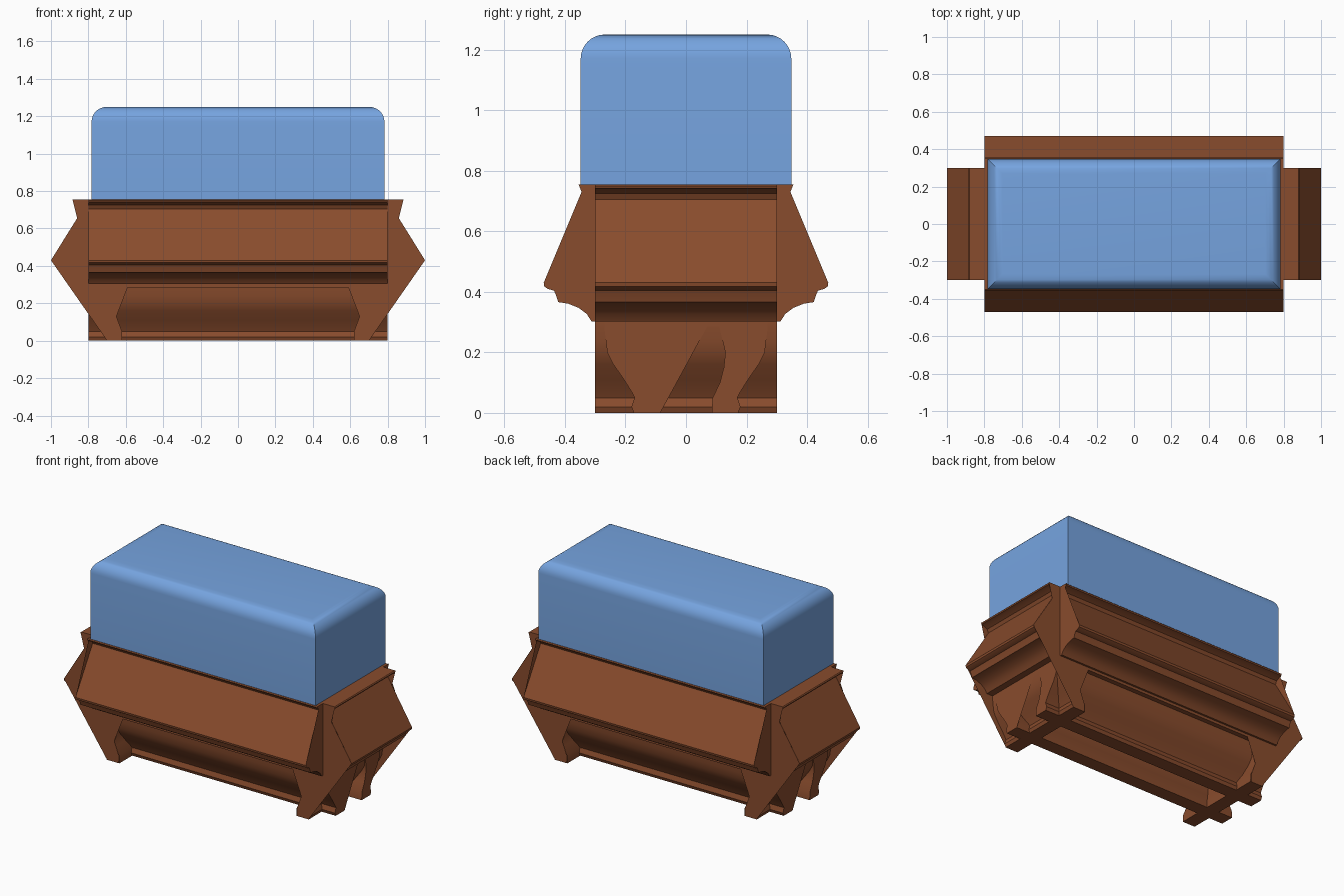
import bpy, bmesh
from mathutils import Vector

if "Cube" in bpy.data.objects:
    bpy.data.objects.remove(bpy.data.objects["Cube"])


def material(name, rgb):
    m = bpy.data.materials.new(name)
    m.diffuse_color = (*rgb, 1)
    m.use_nodes = True
    m.node_tree.nodes["Principled BSDF"].inputs["Base Color"].default_value = m.diffuse_color
    return m


BROWN = material("brown_wood", (0.25, 0.072, 0.026))
BLUE = material("blue_cushion", (0.18, 0.37, 0.74))


def finish(bm, name, mat):
    me = bpy.data.meshes.new(name)
    bm.to_mesh(me)
    bm.free()
    ob = bpy.data.objects.new(name, me)
    bpy.context.collection.objects.link(ob)
    me.materials.append(mat)
    bpy.ops.object.select_all(action='DESELECT')
    ob.select_set(True)
    bpy.context.view_layer.objects.active = ob
    bpy.ops.object.shade_smooth_by_angle(angle=0.6)
    return ob


def box(bm, x, y, z0, z1):
    bmesh.ops.create_cube(bm, size=1)
    for v in bm.verts:
        v.co = (v.co.x * 2 * x, v.co.y * 2 * y, z0 if v.co.z < 0 else z1)


# Moulding cross-section: (distance outwards, height)
LIP = [(.35, .755), (.355, .75), (.352, .742), (.335, .738), (.31, .725), (.30, .705)]
STEPS = [(.47, .43), (.468, .417), (.455, .409), (.436, .404), (.428, .385),
         (.422, .366), (.39, .361), (.355, .347), (.328, .327), (.312, .302)]
LEG_OUT = [(.27, .302), (.27, .285), (.265, .24), (.26, .20), (.24, .16), (.205, .11),
           (.18, .07), (.17, .05), (.18, .02), (.172, 0)]
LEG_IN = [(.085, 0), (.088, .05), (.112, .10), (.125, .15), (.13, .20), (.11, .285)]
CORE = [(.06, .285), (.06, .755)]
PROFILE = LIP + STEPS + LEG_OUT + LEG_IN + CORE

# End outlines, which bridge some of the hollows of the moulding
SIDE_CAP = [(.355, .755), (.345, .73)] + STEPS + LEG_OUT + LEG_IN + CORE
SIDE_CAP_WEB = [(.355, .755), (.345, .73)] + STEPS + LEG_OUT + [(.085, 0), (-.07, .285), (.06, .755)]
END_CAP = [(.355, .755), (.33, .655), (.47, .43), (.17, 0), (.09, 0), (.09, .05),
           (.12, .13), (.06, .285), (.06, .755)]


def band(name, place, half, axis, caps):
    """Extrude PROFILE between -half and +half, closing it with two outlines."""
    bm = bmesh.new()
    a, b = [[bm.verts.new(place(p, z, t)) for p, z in PROFILE] for t in (-half, half)]
    n = len(PROFILE)
    for i in range(n):
        j = (i + 1) % n
        bm.faces.new((a[i], a[j], b[j], b[i]))
    bmesh.ops.recalc_face_normals(bm, faces=bm.faces[:])
    for t, cap in zip((-half, half), caps):
        f = bm.faces.new([bm.verts.new(place(p, z, t)) for p, z in cap])
        f.normal_update()
        if f.normal.dot(axis) * t < 0:
            f.normal_flip()
    return finish(bm, name, BROWN)


# Long side mouldings and short end mouldings
for s, side, end in ((-1, "front", "left"), (1, "back", "right")):
    caps = (SIDE_CAP, SIDE_CAP_WEB) if s < 0 else (SIDE_CAP_WEB, SIDE_CAP)
    band(side + "_moulding", lambda p, z, t: (t, s * p, z), .80, Vector((1, 0, 0)), caps)
    band(end + "_moulding", lambda p, z, t: (s * (p + .53), t, z), .30,
         Vector((0, 1, 0)), (END_CAP, END_CAP))

# Base plate closing the underside
bm = bmesh.new()
box(bm, .80, .30, .285, .302)
finish(bm, "base_plate", BROWN)

# Cushion with rounded top edges
bm = bmesh.new()
box(bm, .783, .348, .742, 1.25)
top = [e for e in bm.edges if all(v.co.z > 1 for v in e.verts)]
bmesh.ops.bevel(bm, geom=top, offset=.08, segments=8, profile=.5, affect='EDGES')
finish(bm, "cushion", BLUE)
